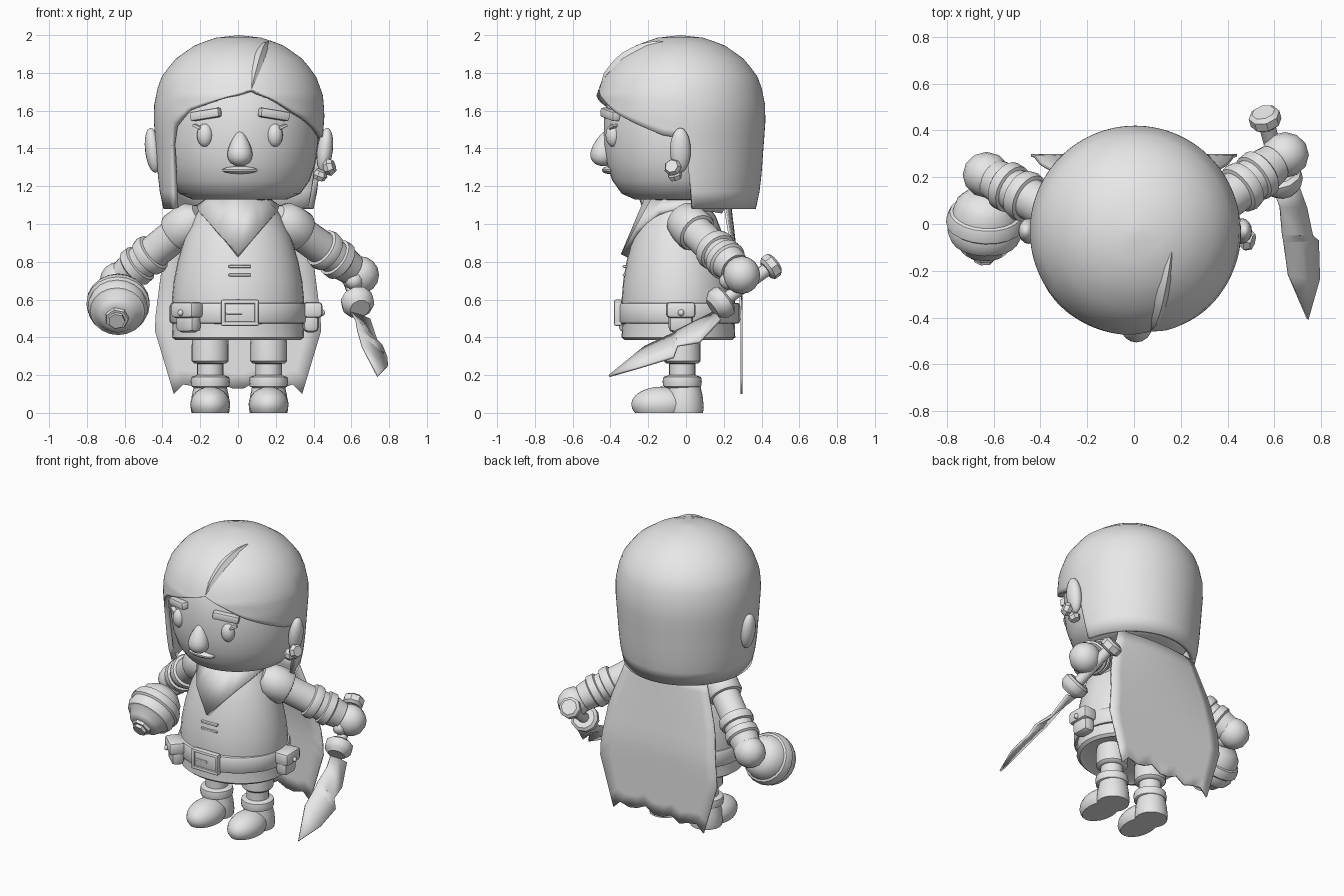
import bpy, bmesh
from math import sin, cos, pi, radians, sqrt
from mathutils import Vector, Matrix, Euler

if "Cube" in bpy.data.objects:
    bpy.data.objects.remove(bpy.data.objects["Cube"])

grey = bpy.data.materials.new("plain_grey")
grey.use_nodes = True
grey.diffuse_color = (0.8, 0.8, 0.8, 1)
grey.node_tree.nodes["Principled BSDF"].inputs["Base Color"].default_value = (0.8, 0.8, 0.8, 1)


def finish(name, bm, thickness=0, angle=38):
    """Turn a bmesh into a shaded, coloured object."""
    bmesh.ops.remove_doubles(bm, verts=bm.verts, dist=0.0005)
    bmesh.ops.recalc_face_normals(bm, faces=bm.faces)
    mesh = bpy.data.meshes.new(name)
    bm.to_mesh(mesh)
    bm.free()
    mesh.materials.append(grey)
    obj = bpy.data.objects.new(name, mesh)
    bpy.context.collection.objects.link(obj)
    if thickness:
        mod = obj.modifiers.new("thickness", "SOLIDIFY")
        mod.thickness = thickness
        mod.offset = -1
    bpy.ops.object.select_all(action="DESELECT")
    obj.select_set(True)
    bpy.context.view_layer.objects.active = obj
    bpy.ops.object.shade_smooth_by_angle(angle=radians(angle))
    return obj


def skin(bm, rows, closed=True):
    """Join rows of points with quads."""
    rings = [[bm.verts.new(p) for p in row] for row in rows]
    for a, b in zip(rings, rings[1:]):
        for i in range(len(a) if closed else len(a) - 1):
            j = (i + 1) % len(a)
            bm.faces.new((a[i], a[j], b[j], b[i]))
    return rings


def lathe(name, profile, origin=(0, 0, 0), axis=(0, 0, 1), squash=1, sides=24):
    """Spin (radius, height) pairs about an axis, closing both ends."""
    turn = Vector(axis).to_track_quat("Z", "Y").to_matrix().to_4x4() if axis != (0, 0, 1) else Matrix()
    place = Matrix.Translation(origin) @ turn
    bm = bmesh.new()
    rows = [[place @ Vector((r * cos(2 * pi * i / sides), r * squash * sin(2 * pi * i / sides), h))
             for i in range(sides)] for r, h in profile]
    rings = skin(bm, rows)
    for ring, (r, h) in zip((rings[0], rings[-1]), (profile[0], profile[-1])):
        if r > 0:
            bm.faces.new(ring)
    return finish(name, bm)


def ball(name, loc, size, rot=(0, 0, 0), detail=16, floor=None, taper=0):
    bm = bmesh.new()
    bmesh.ops.create_uvsphere(bm, u_segments=detail, v_segments=detail // 2 + 2, radius=1)
    for v in bm.verts:
        k = 1 - taper * (v.co.z + 0.3)
        v.co.x *= k
        v.co.y *= k
    bm.transform(Matrix.LocRotScale(Vector(loc), Euler(rot), Vector(size)))
    if floor is not None:
        cut = bmesh.ops.bisect_plane(bm, geom=bm.verts[:] + bm.edges[:] + bm.faces[:],
                                     plane_co=(0, 0, floor), plane_no=(0, 0, -1), clear_outer=True)
        bmesh.ops.contextual_create(bm, geom=[e for e in cut["geom_cut"] if isinstance(e, bmesh.types.BMEdge)])
    return finish(name, bm)


def box(name, loc, size, rot=(0, 0, 0), bevel=0.01):
    bm = bmesh.new()
    bmesh.ops.create_cube(bm, size=1)
    bmesh.ops.scale(bm, vec=size, verts=bm.verts)
    bmesh.ops.bevel(bm, geom=bm.edges[:], offset=bevel, segments=2, affect="EDGES", profile=0.5)
    bm.transform(Matrix.LocRotScale(Vector(loc), Euler(rot), None))
    return finish(name, bm)


def lookup(table, x):
    """Linear interpolation in a sorted list of (x, value) pairs."""
    for (a, u), (b, v) in zip(table, table[1:]):
        if x <= b:
            return u + (v - u) * max(0, (x - a) / (b - a))
    return table[-1][1]


# Head
lathe("head", [(0, 1.125), (0.25, 1.13), (0.32, 1.16), (0.37, 1.23), (0.4, 1.32), (0.415, 1.42),
               (0.415, 1.55), (0.39, 1.7), (0.3, 1.85), (0, 1.9)], (0.01, -0.02, 0), sides=40)
ball("nose", (0.01, -0.435, 1.4), (0.07, 0.07, 0.095), (-0.15, 0, 0), taper=0.4)
ball("lips", (0.01, -0.41, 1.285), (0.1, 0.035, 0.02), detail=10)
for side, word in ((-1, "right"), (1, "left")):
    ball(word + "_eye", (0.01 + side * 0.185, -0.385, 1.47), (0.043, 0.04, 0.062), (0, 0, side * 0.45))
    box(word + "_lash", (0.01 + side * 0.225, -0.385, 1.515), (0.05, 0.03, 0.015), (0, -side * 0.4, side * 0.5), 0.004)
    box(word + "_eyebrow", (0.01 + side * 0.18, -0.4, 1.58), (0.17, 0.05, 0.05), (0, side * 0.15, side * 0.42), 0.012)
    ball(word + "_ear", (side * 0.455 + 0.005, -0.03, 1.39), (0.042, 0.055, 0.12), (0, side * 0.12, 0))
lathe("earring_upper", [(0.035, -0.025), (0.048, 0), (0.035, 0.025)], (0.485, -0.07, 1.3), (1, -0.3, 0.3), sides=7)
lathe("earring_lower", [(0.03, -0.025), (0.04, 0), (0.03, 0.025)], (0.435, -0.06, 1.26), (0.3, -0.3, 1), sides=7)

# Hair: a dome whose hem height depends on the direction
hair_radius = [(1.08, 0.4), (1.2, 0.425), (1.4, 0.44), (1.58, 0.453), (1.68, 0.445), (1.79, 0.405),
               (1.88, 0.33), (1.945, 0.235), (1.985, 0.13), (2, 0)]
hem = [(-180, 1.08), (-58, 1.08), (-53, 1.5), (-36, 1.605), (-9, 1.67), (9, 1.71), (25, 1.655), (42, 1.585),
       (60, 1.525), (78, 1.47), (94, 1.45), (98, 1.08), (180, 1.08)]


def hair_point(angle, z):
    r = lookup(hair_radius, z)
    return (0.005 + r * sin(radians(angle)), -0.03 - r * cos(radians(angle)), z)


bm = bmesh.new()
columns = [-180 + 3 * i for i in range(120)]
crown = 1.72
rows = [[hair_point(a, 2 - (2 - crown) * (k / 9) ** 2) for a in columns] for k in range(10)]
rows += [[hair_point(a, crown + (lookup(hem, a) - crown) * k / 7) for a in columns] for k in range(1, 8)]
skin(bm, rows)
finish("hair", bm, 0.03)

# Parting ridge, a lens running back over the crown
path = []
for i in range(11):
    x, z = 0.07 + 0.0095 * i, 1.71 + 0.255 * sin(pi * i / 20)
    path.append(Vector((x, -0.03 - sqrt(lookup(hair_radius, z) ** 2 - x * x), z)))
bm = bmesh.new()
rows = []
for i, p in enumerate(path):
    width = 0.028 * sin(pi * i / 10)
    out = (p - Vector((0, -0.03, 1.5))).normalized()
    across = (path[-1] - path[0]).cross(out).normalized()
    rows.append([p - across * width, p + out * width * 0.8, p + across * width, p - out * width])
skin(bm, rows)
finish("hair_parting", bm, angle=25)

# Tunic, shawl and belt
lathe("tunic", [(0.3, 0.4), (0.33, 0.385), (0.35, 0.4), (0.345, 0.5), (0.35, 0.6), (0.34, 0.7), (0.32, 0.8),
                (0.285, 0.92), (0.23, 1.04), (0.17, 1.12), (0.14, 1.18)], (0, -0.04, 0), squash=0.86, sides=36)
half = [(0, -0.345, 0.84), (0.12, -0.275, 0.97), (0.21, -0.15, 1.07), (0.22, 0, 1.1), (0.15, 0.15, 1.1)]
loop = half + [(0, 0.21, 1.09)] + [(-x, y, z) for x, y, z in half[:0:-1]]
bm = bmesh.new()
skin(bm, [loop, [(x * 0.6, y * 0.55 - 0.02, 1.16) for x, y, z in loop]])
finish("shawl", bm, 0.04, 25)
for z in (0.775, 0.73):
    box("tunic_lace", (0.01, -0.32, z), (0.12, 0.03, 0.014), bevel=0.005)
lathe("belt", [(0.32, 0.47), (0.355, 0.475), (0.362, 0.485), (0.362, 0.565), (0.355, 0.58), (0.32, 0.585)],
      (0, -0.04, 0), squash=0.9, sides=36)
box("buckle_plate", (0.01, -0.355, 0.53), (0.17, 0.03, 0.11))
for s in (-1, 1):
    box("buckle_rail", (0.01, -0.36, 0.53 + s * 0.058), (0.2, 0.04, 0.022), bevel=0.008)
    box("buckle_post", (0.01 + s * 0.088, -0.36, 0.53), (0.022, 0.04, 0.13), bevel=0.008)
box("buckle_prong", (-0.02, -0.368, 0.53), (0.09, 0.02, 0.016), bevel=0.005)

# Belt pouches
for angle in (-43, 92):
    turn = radians(angle)
    out = Vector((sin(turn), -cos(turn), 0))
    base = Vector((0, -0.04, 0.505)) + Vector((out.x * 0.385, out.y * 0.345, 0))
    box("pouch", base + Vector((0, 0, -0.015)), (0.13, 0.085, 0.13), (0, 0, turn), 0.03)
    box("pouch_flap", base + out * 0.01 + Vector((0, 0, 0.04)), (0.155, 0.1, 0.085), (0, 0, turn), 0.02)
    ball("pouch_button", base + out * 0.06 + Vector((0, 0, 0.025)), (0.017,) * 3, detail=10)

# Legs and boots
for x, word in ((-0.147, "right"), (0.162, "left")):
    lathe(word + "_trouser", [(0.09, 0.45), (0.098, 0.36), (0.098, 0.275), (0.085, 0.262), (0.07, 0.26),
                              (0.07, 0.17)], (x, -0.02, 0), sides=20)
    lathe(word + "_boot_cuff", [(0.08, 0.13), (0.1, 0.14), (0.104, 0.165), (0.1, 0.19), (0.07, 0.2)],
          (x, -0.02, 0), sides=20)
    lathe(word + "_boot_heel", [(0.1, 0), (0.104, 0.03), (0.098, 0.09), (0.085, 0.15)], (x, -0.01, 0), sides=20)
    ball(word + "_boot_toe", (x, -0.13, 0.045), (0.106, 0.16, 0.094), floor=0, detail=20)

# Arms, gloves and hands
sleeve = [(0.06, -0.07), (0.1, -0.03), (0.112, 0.03), (0.114, 0.1), (0.106, 0.115), (0.09, 0.12), (0.09, 0.27),
          (0.106, 0.275), (0.112, 0.3), (0.106, 0.33), (0.092, 0.335), (0.092, 0.37), (0.106, 0.375),
          (0.108, 0.42), (0.095, 0.43), (0.085, 0.5)]
for word, s, hand in (("left", 1, Vector((0.645, 0.295, 0.73))), ("right", -1, Vector((-0.63, 0.21, 0.7)))):
    shoulder = Vector((s * 0.25, 0, 1.01))
    lathe(word + "_sleeve", sleeve, shoulder, hand - shoulder, sides=20)
    ball(word + "_hand", hand, (0.102, 0.098, 0.1), detail=12)
    ball(word + "_thumb", hand + Vector((-s * 0.03, -0.06, -0.03)), (0.05, 0.06, 0.05), detail=10)

# Banded flask in the right hand
lathe("flask", [(0, -0.16), (0.09, -0.14), (0.13, -0.1), (0.142, -0.06), (0.155, -0.055), (0.166, -0.03),
                (0.168, 0), (0.155, 0.01), (0.16, 0.04), (0.145, 0.075), (0.13, 0.08), (0.1, 0.125), (0.07, 0.14)],
      (-0.635, 0, 0.575), (-0.04, -0.85, -0.5), sides=20)
lathe("flask_spout", [(0.06, 0.12), (0.065, 0.15), (0.06, 0.16), (0.045, 0.16), (0.045, 0.18), (0, 0.18)],
      (-0.635, 0, 0.575), (-0.04, -0.85, -0.5), sides=7)

# Short sword in the left hand
pommel, guard = Vector((0.56, 0.45, 0.775)), Vector((0.635, 0.18, 0.58))
along = (guard - pommel).normalized()
lathe("sword_grip", [(0.035, 0), (0.035, (guard - pommel).length)], pommel, along, sides=10)
lathe("sword_pommel", [(0.05, -0.035), (0.068, -0.02), (0.068, 0.02), (0.05, 0.035)], pommel, along, sides=8)
lathe("sword_guard", [(0.07, -0.045), (0.088, -0.03), (0.088, 0.01), (0.075, 0.03), (0.055, 0.05)],
      guard, along, sides=10)
tip = Vector((0.745, -0.41, 0.2))
spine = [Vector(p) for p in ((0.6, 0.15, 0.54), (0.63, 0.07, 0.5), (0.64, -0.05, 0.44), (0.645, -0.08, 0.42),
                             (0.665, -0.22, 0.355))] + [tip]
edge = [Vector(p) for p in ((0.7, 0.18, 0.5), (0.74, 0.07, 0.38), (0.765, -0.05, 0.36), (0.79, -0.07, 0.3),
                            (0.795, -0.235, 0.25))] + [tip]
bm = bmesh.new()
skin(bm, [spine, [(a + b) / 2 for a, b in zip(spine, edge)], edge], closed=False)
finish("sword_blade", bm, 0.014, 15)

# Cape with a ragged hem
half_width = [(0.1, 0.34), (0.45, 0.445), (0.8, 0.4), (1.1, 0.3)]
ragged = [0.1, 0.15, 0.14, 0.12, 0.16, 0.13, 0.13, 0.17, 0.14, 0.13, 0.15, 0.1]
bm = bmesh.new()
rows = []
for k in range(13):
    row = []
    for i, low in enumerate(ragged):
        u = 2 * i / (len(ragged) - 1) - 1
        z = 1.1 + (low - 1.1) * k / 12
        y = 0.3 - 0.12 * max(0, z - 0.6) - 0.05 * u * u * max(0, z - 0.5)
        row.append((u * lookup(half_width, z), y, z))
    rows.append(row)
skin(bm, rows, closed=False)
finish("cape", bm, 0.012)
